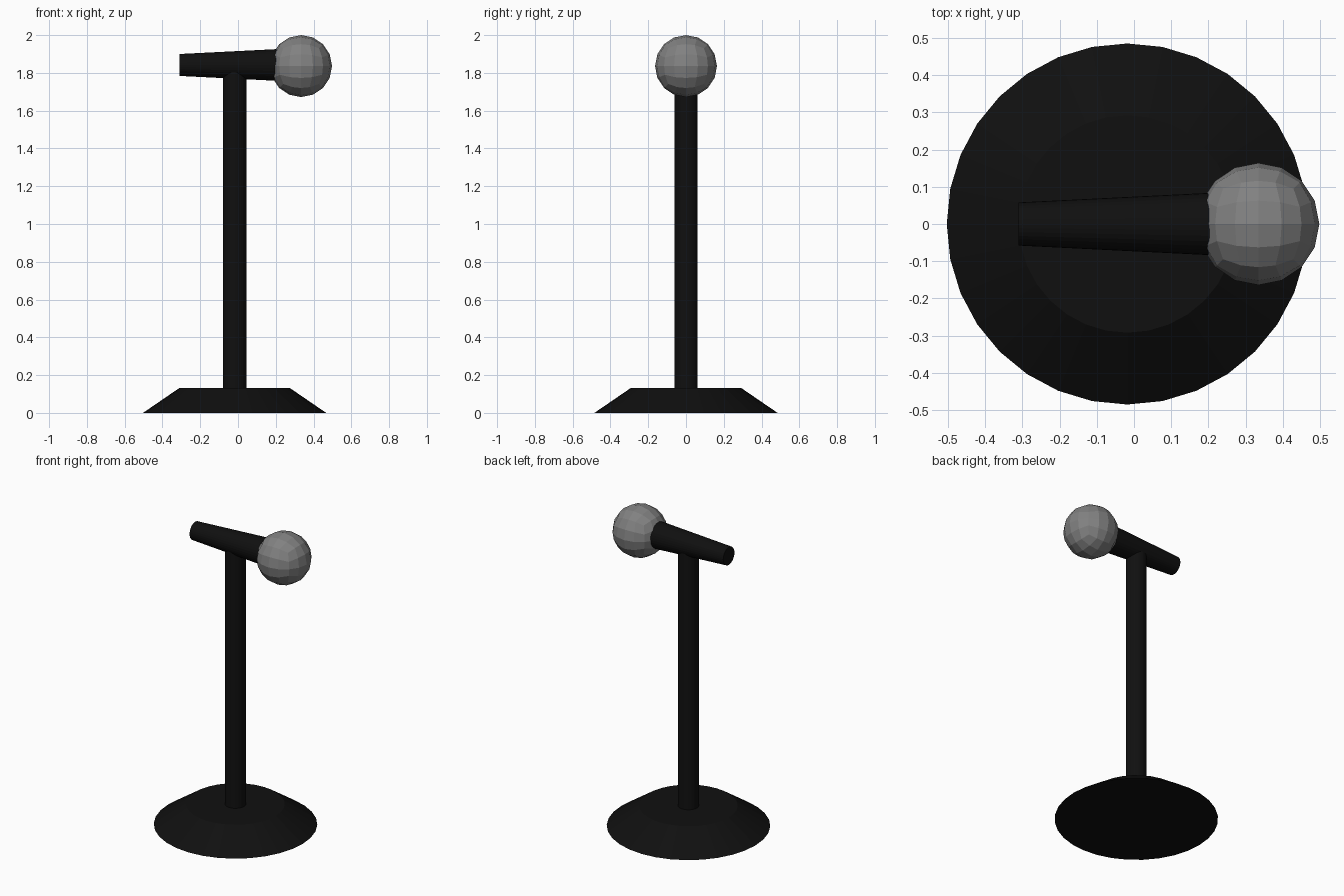
import bpy, bmesh, math
from mathutils import Matrix, Vector

if "Cube" in bpy.data.objects:
    bpy.data.objects.remove(bpy.data.objects["Cube"])


def material(name, c):
    m = bpy.data.materials.new(name)
    m.diffuse_color = (c, c, c, 1)
    m.use_nodes = True
    m.node_tree.nodes["Principled BSDF"].inputs["Base Color"].default_value = m.diffuse_color
    return m


black = material("black", 0.005)
grey = material("grey", 0.22)


def add_object(name, bm, mat):
    mesh = bpy.data.meshes.new(name)
    bm.to_mesh(mesh)
    bm.free()
    mesh.materials.append(mat)
    obj = bpy.data.objects.new(name, mesh)
    bpy.context.collection.objects.link(obj)
    return obj


def frustum(name, start, end, r1, r2):
    """Capped 32-sided tapered tube between two points."""
    start, end = Vector(start), Vector(end)
    axis = end - start
    place = Matrix.Translation((start + end) / 2) @ axis.to_track_quat('Z', 'Y').to_matrix().to_4x4()
    bm = bmesh.new()
    bmesh.ops.create_cone(bm, cap_ends=True, segments=32, radius1=r1, radius2=r2,
                          depth=axis.length, matrix=place)
    return add_object(name, bm, black)


# Stand: sloped foot and upright pole
X = -0.018
frustum("stand_base", (X, 0, 0), (X, 0, 0.132), 0.485, 0.292)
frustum("stand_pole", (X, 0, 0.10), (X, 0, 1.82), 0.062, 0.062)

# Microphone handle, widening toward the head
frustum("microphone_handle", (-0.31, 0, 1.842), (0.21, 0, 1.842), 0.058, 0.084)

# Microphone head: cube subdivided 4 x 4 per side and rounded to a sphere
bm = bmesh.new()
bmesh.ops.create_cube(bm, size=2)
bmesh.ops.subdivide_edges(bm, edges=bm.edges[:], cuts=3, use_grid_fill=True)
for v in bm.verts:
    d = Vector([math.tan(c * math.pi / 4) for c in v.co]).normalized()
    v.co = d * 0.164 + Vector((0.334, 0, 1.836))
add_object("microphone_head", bm, grey)
